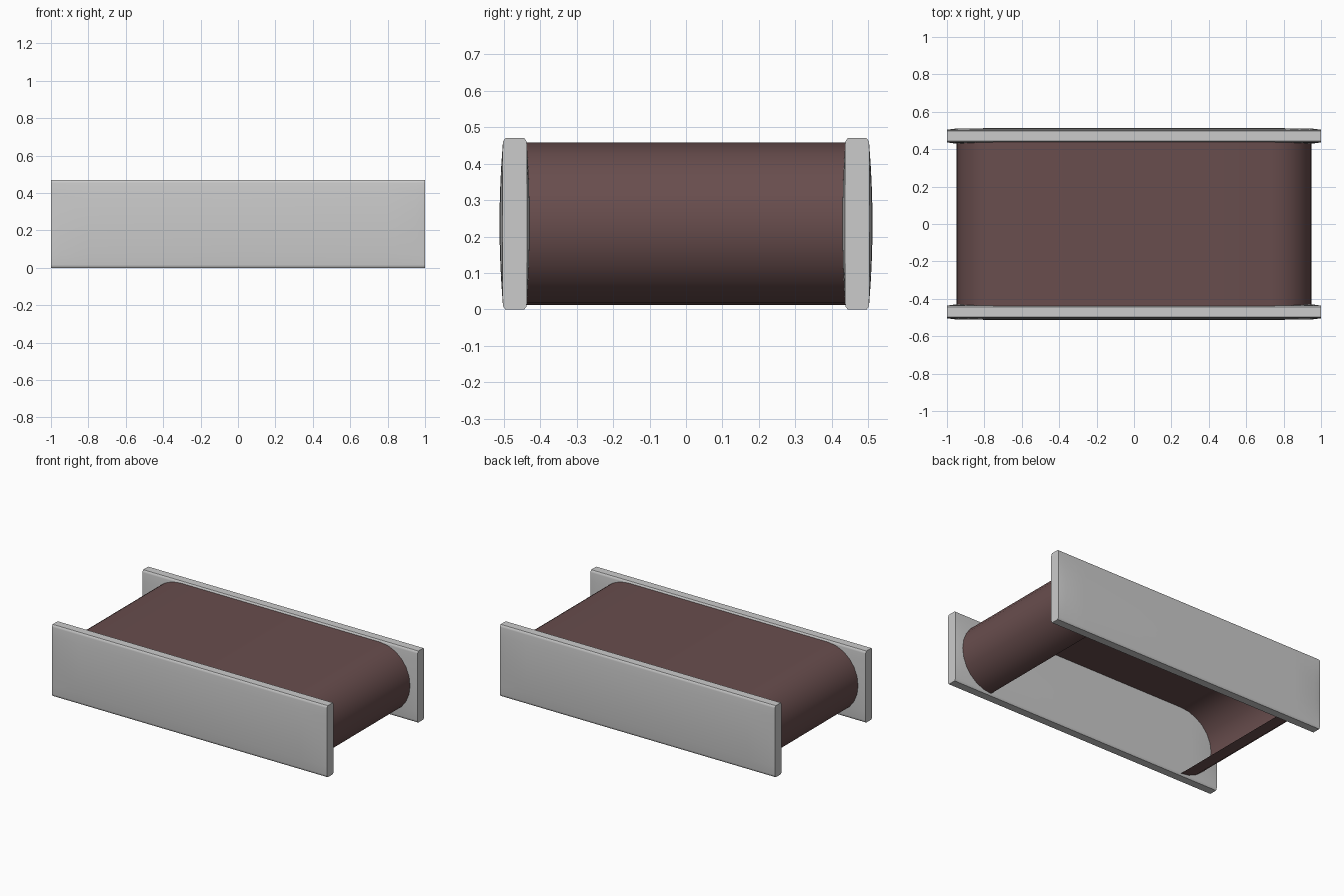
import bpy, bmesh, math

if "Cube" in bpy.data.objects:
    bpy.data.objects.remove(bpy.data.objects["Cube"])

H = 0.235          # half height, also the centre height
RAIL_Y = 0.47      # centre line of each side rail


def finish(name, bm, angle=35, color=None):
    bmesh.ops.recalc_face_normals(bm, faces=bm.faces[:])
    mesh = bpy.data.meshes.new(name)
    bm.to_mesh(mesh)
    bm.free()
    obj = bpy.data.objects.new(name, mesh)
    bpy.context.collection.objects.link(obj)
    if color:
        mat = bpy.data.materials.new(name + "_colour")
        mat.diffuse_color = color
        mat.use_nodes = True
        mat.node_tree.nodes["Principled BSDF"].inputs["Base Color"].default_value = mat.diffuse_color
        mesh.materials.append(mat)
    bpy.ops.object.select_all(action='DESELECT')
    obj.select_set(True)
    bpy.context.view_layer.objects.active = obj
    bpy.ops.object.shade_smooth_by_angle(angle=math.radians(angle))
    return obj


def rail_section(bulge):
    # Upright cross-section with softened corners and gently swollen sides
    half = [(0.026, -H), (0.032, -H + 0.008)]
    for i in range(-4, 5):
        t = i / 4
        half.append((0.033 + bulge * (1 - t * t), t * (H - 0.016)))
    half += [(0.032, H - 0.008), (0.026, H)]
    return half + [(-y, z) for y, z in reversed(half)]


def side_rail(name, side):
    bm = bmesh.new()
    rings = []
    for x, bulge in [(-1, 0.001), (-0.95, 0.0075), (-0.8, 0.009), (0, 0.009),
                     (0.8, 0.009), (0.95, 0.0075), (1, 0.001)]:
        rings.append([bm.verts.new((x, side * RAIL_Y + y, H + z))
                      for y, z in rail_section(bulge)])
    n = len(rings[0])
    for a, b in zip(rings, rings[1:]):
        for i in range(n):
            j = (i + 1) % n
            bm.faces.new((a[i], a[j], b[j], b[i]))
    bm.faces.new(rings[0])
    bm.faces.new(rings[-1])
    finish(name, bm)


# Side rails
side_rail("front_rail", -1)
side_rail("back_rail", 1)

# Belt: an open sheet over the top that curls under at both ends
R, CX, STEPS = 0.223, 0.727, 12
right = [(CX + R * math.sin(math.pi * i / STEPS),
          H + R * math.cos(math.pi * i / STEPS)) for i in range(STEPS + 1)]
profile = [(-x, z) for x, z in reversed(right)] + right
bm = bmesh.new()
edge_a = [bm.verts.new((x, -0.45, z)) for x, z in profile]
edge_b = [bm.verts.new((x, 0.45, z)) for x, z in profile]
for i in range(len(profile) - 1):
    bm.faces.new((edge_a[i], edge_a[i + 1], edge_b[i + 1], edge_b[i]))
belt = finish("belt", bm, 40, (0.14, 0.075, 0.075, 1))
# Make the sheet face outward
if max(belt.data.polygons, key=lambda p: p.area).normal.z < 0:
    belt.data.flip_normals()
